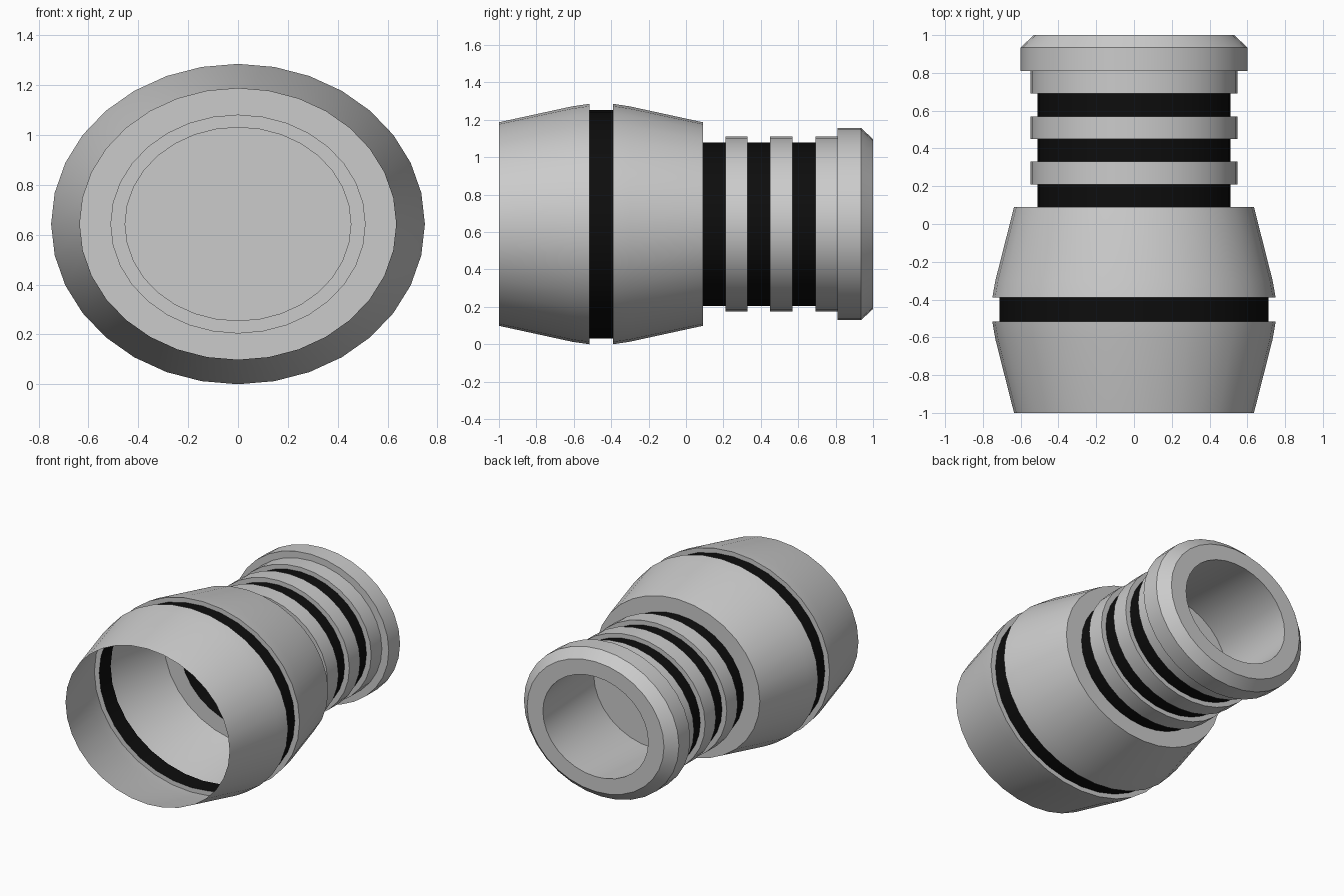
import bpy
import bmesh
from math import cos, sin, pi, radians

if "Cube" in bpy.data.objects:
    bpy.data.objects.remove(bpy.data.objects["Cube"])

SIDES = 32
SQUASH = 0.857          # height of the oval section relative to its width
CENTRE_Z = 0.75 * SQUASH

black = bpy.data.materials.new("black_rubber")
black.diffuse_color = (0.004, 0.004, 0.004, 1)
black.use_nodes = True
black.node_tree.nodes["Principled BSDF"].inputs["Base Color"].default_value = black.diffuse_color


def lathe(name, profile, mat=None, cap_end=False):
    """Sweep (y, radius) points round the long axis with an oval section."""
    bm = bmesh.new()
    rings = []
    for y, r in profile:
        rings.append([bm.verts.new((r * cos(2 * pi * i / SIDES), y,
                                    CENTRE_Z + SQUASH * r * sin(2 * pi * i / SIDES)))
                      for i in range(SIDES)])
    for a, b in zip(rings, rings[1:]):
        for i in range(SIDES):
            j = (i + 1) % SIDES
            bm.faces.new((a[i], b[i], b[j], a[j]))
    if cap_end:
        bm.faces.new(rings[-1][::-1])
    mesh = bpy.data.meshes.new(name)
    bm.to_mesh(mesh)
    bm.free()
    obj = bpy.data.objects.new(name, mesh)
    bpy.context.collection.objects.link(obj)
    if mat:
        mesh.materials.append(mat)
    bpy.ops.object.select_all(action='DESELECT')
    obj.select_set(True)
    bpy.context.view_layer.objects.active = obj
    bpy.ops.object.shade_smooth_by_angle(angle=radians(30))
    return obj


NECK, RING, GROOVE = 0.51, 0.547, 0.713

# Wide open body in two halves, with a black band in the groove between
lathe("front_shell", [(-1, 0.635), (-0.61, 0.734), (-0.517, 0.75), (-0.517, GROOVE)])
lathe("body_band", [(-0.517, GROOVE), (-0.39, GROOVE)], black)
lathe("rear_shell", [(-0.39, GROOVE), (-0.39, 0.75), (-0.30, 0.734),
                     (0.09, 0.635), (0.09, NECK)])

# Black neck bands
for n, (y0, y1) in enumerate([(0.09, 0.21), (0.33, 0.45), (0.57, 0.692)]):
    lathe(f"neck_band_{n + 1}", [(y0, NECK), (y1, NECK)], black)

# Raised grey rings between the bands
for n, (y0, y1) in enumerate([(0.21, 0.33), (0.45, 0.57)]):
    lathe(f"neck_ring_{n + 1}", [(y0, NECK), (y0, RING), (y1, RING), (y1, NECK)])

# Rear collar with chamfered rim, blind bore and bore floor
lathe("rear_collar", [(0.692, NECK), (0.692, RING), (0.81, RING), (0.81, 0.60),
                      (0.935, 0.60), (1, 0.53), (1, 0.408), (0.37, 0.455)],
      cap_end=True)
